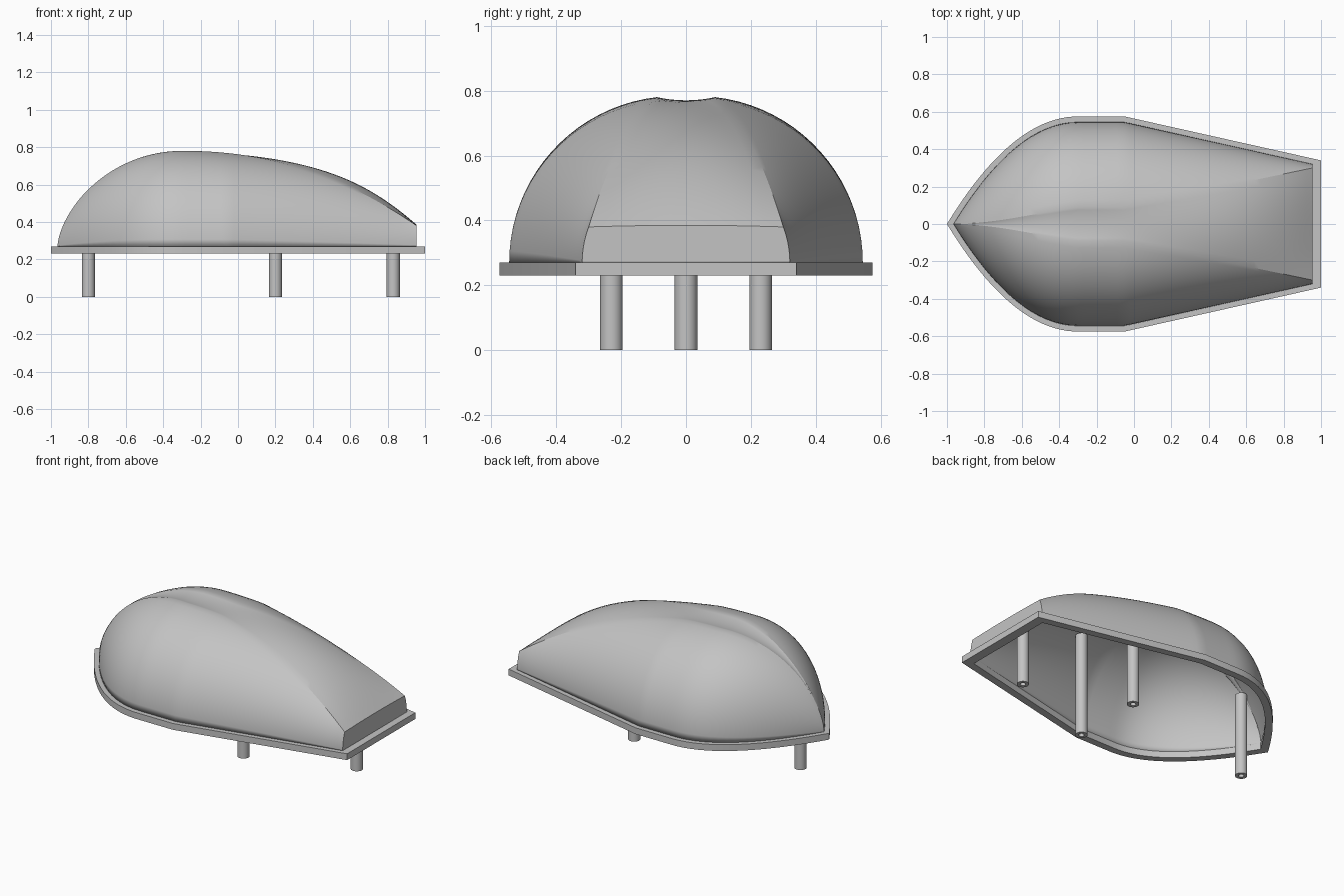
import bpy, bmesh, math
from mathutils import Matrix, Vector

if "Cube" in bpy.data.objects:
    bpy.data.objects.remove(bpy.data.objects["Cube"])

grey = bpy.data.materials.new("plain grey")
grey.use_nodes = True
COLOUR = (0.55, 0.55, 0.55, 1)
grey.diffuse_color = COLOUR
grey.node_tree.nodes["Principled BSDF"].inputs["Base Color"].default_value = COLOUR

WIDEST, TAIL, NOSE = -0.3, 0.955, -0.965
RIM_TOP, RIM_BOTTOM = 0.27, 0.23


def finish(name, bm, angle=20):
    bmesh.ops.remove_doubles(bm, verts=bm.verts, dist=0.0005)
    bmesh.ops.recalc_face_normals(bm, faces=bm.faces)
    mesh = bpy.data.meshes.new(name)
    bm.to_mesh(mesh)
    bm.free()
    mesh.materials.append(grey)
    obj = bpy.data.objects.new(name, mesh)
    bpy.context.collection.objects.link(obj)
    bpy.ops.object.select_all(action="DESELECT")
    obj.select_set(True)
    bpy.context.view_layer.objects.active = obj
    bpy.ops.object.shade_smooth_by_angle(angle=math.radians(angle))
    return obj


def section(x):
    """Half width, shoulder offset, shoulder height and crown rise at x."""
    if x < WIDEST:
        u = min(1, (WIDEST - x) / (WIDEST - NOSE))
        swell = 1 - u * u
        return 0.545 * swell, 0.09 * (1 - u) * swell, 0.51 * swell ** 0.62, -0.01 * (1 - u)
    s = (x - WIDEST) / (TAIL - WIDEST)
    t = max(0, (x + 0.05) / (TAIL + 0.05))
    crown = -0.01 + 0.015 * s + 0.035 * math.sin(math.pi * s ** 2.2)
    return 0.545 - 0.225 * t, 0.09 + 0.21 * t, 0.51 - 0.4 * s ** 2.15, crown


def half_section(x, arc_steps=20, crown_steps=6):
    """Circular flank rising from the rim, then a shallow crown to the middle."""
    w, c, h, crown = section(x)
    bend = 2 * math.atan2(w - c, h) if h > 0 else 1
    radius = h / math.sin(bend)
    pts = []
    for i in range(arc_steps + 1):
        a = bend * i / arc_steps
        pts.append((w - radius * (1 - math.cos(a)), radius * math.sin(a)))
    for i in range(1, crown_steps + 1):
        f = 1 - i / crown_steps
        pts.append((c * f, h + crown * (1 - f * f)))
    return pts


# Hollow shell, lofted from nose to tail with a closed tail wall
nose_steps, tail_steps = 24, 36
stations = [WIDEST - (WIDEST - NOSE) * math.cos(math.pi / 2 * i / nose_steps)
            for i in range(nose_steps)]
stations += [WIDEST + (TAIL - WIDEST) * i / tail_steps for i in range(tail_steps + 1)]
bm = bmesh.new()
rows = []
for x in stations:
    half = half_section(x)
    full = half + [(-y, z) for y, z in reversed(half[:-1])]
    rows.append([bm.verts.new((x, y, RIM_TOP + z)) for y, z in full])
for a, b in zip(rows, rows[1:]):
    for i in range(len(a) - 1):
        bm.faces.new((a[i], a[i + 1], b[i + 1], b[i]))
bm.faces.new(rows[-1])
bmesh.ops.dissolve_degenerate(bm, edges=bm.edges, dist=0.0005)
shell = finish("shell", bm)
wall = shell.modifiers.new("wall", "SOLIDIFY")
wall.thickness = 0.015
wall.offset = -1


# Flat rim around the open underside
def outline(nose, tail, width, tail_width):
    half = []
    for i in range(nose_steps + 1):
        u = 1 - i / nose_steps
        half.append((WIDEST - (WIDEST - nose) * u, width * (1 - u * u)))
    half += [(-0.05, width), (tail, tail_width)]
    return half + [(x, -y) for x, y in reversed(half[1:])]


outer = outline(-1, 1, 0.575, 0.34)
inner = outline(-0.945, 0.94, 0.53, 0.305)
bm = bmesh.new()
loops = [[bm.verts.new((x, y, z)) for x, y in pts]
         for pts, z in ((outer, RIM_TOP), (outer, RIM_BOTTOM),
                        (inner, RIM_BOTTOM), (inner, RIM_TOP))]
n = len(outer)
for k in range(4):
    a, b = loops[k], loops[(k + 1) % 4]
    for i in range(n):
        j = (i + 1) % n
        bm.faces.new((a[i], a[j], b[j], b[i]))
finish("rim", bm)


# Mounting posts with a blind bore in the foot
def post(name, x, y, top, radius=0.035, bore=0.016, depth=0.15):
    bm = bmesh.new()
    profile = [(0, top), (radius, top), (radius, 0), (bore, 0), (bore, depth), (0, depth)]
    verts = [bm.verts.new((r, 0, z)) for r, z in profile]
    edges = [bm.edges.new(pair) for pair in zip(verts, verts[1:])]
    bmesh.ops.spin(bm, geom=verts + edges, cent=(0, 0, 0), axis=(0, 0, 1),
                   angle=math.tau, steps=32, use_duplicate=False)
    bmesh.ops.transform(bm, matrix=Matrix.Translation(Vector((x, y, 0))), verts=bm.verts)
    finish(name, bm, 30)


post("nose_post", -0.8, 0, 0.53)
post("tail_post", 0.83, 0, 0.45)
for side, name in ((1, "left_post"), (-1, "right_post")):
    post(name, 0.2, 0.23 * side, 0.655)
